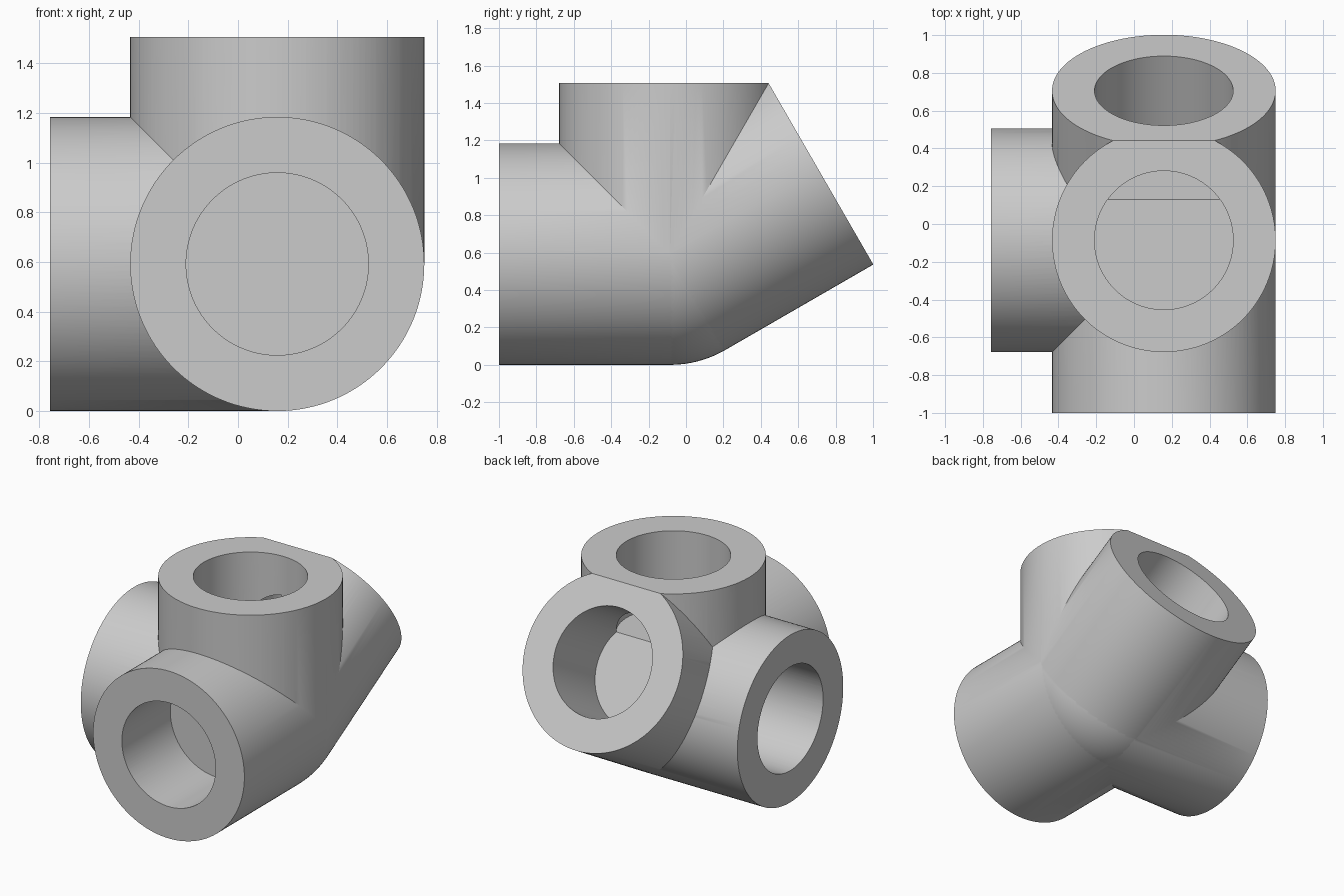
import bpy, bmesh, math
from mathutils import Vector, Matrix

if "Cube" in bpy.data.objects:
    bpy.data.objects.remove(bpy.data.objects["Cube"], do_unlink=True)

R, BORE = 0.592, 0.367          # outer and bore radius
REACH, FLOOR = 0.914, 0.372     # hub centre to rim, hub centre to bore floor
HUB = Vector((0.158, -0.086, R))
TILT = math.radians(30)

FRONT = Vector((0, -1, 0))
SIDE = Vector((-1, 0, 0))
UP = Vector((0, 0, 1))
BACK = Vector((0, math.cos(TILT), math.sin(TILT)))

grey = bpy.data.materials.new("light grey")
grey.use_nodes = True
colour = (0.6, 0.6, 0.6, 1)
grey.diffuse_color = colour
grey.node_tree.nodes["Principled BSDF"].inputs["Base Color"].default_value = colour


def add_object(name, bm, matrix):
    bmesh.ops.recalc_face_normals(bm, faces=bm.faces[:])
    bm.transform(matrix)
    mesh = bpy.data.meshes.new(name)
    bm.to_mesh(mesh)
    bm.free()
    mesh.materials.append(grey)
    obj = bpy.data.objects.new(name, mesh)
    bpy.context.collection.objects.link(obj)
    return obj


def placed(direction):
    return Matrix.Translation(HUB) @ direction.to_track_quat("Z", "Y").to_matrix().to_4x4()


def lathe(name, profile, direction):
    """Turn a (radius, distance) profile about an axis through the hub."""
    bm = bmesh.new()
    verts = [bm.verts.new((r, 0, h)) for r, h in profile]
    edges = [bm.edges.new(pair) for pair in zip(verts, verts[1:])]
    bmesh.ops.spin(bm, geom=verts + edges, cent=(0, 0, 0), axis=(0, 0, 1),
                   angle=math.tau, steps=128)
    bmesh.ops.remove_doubles(bm, verts=bm.verts[:], dist=1e-5)
    return add_object(name, bm, placed(direction))


def tube(name, direction, length):
    # the base tapers so that it sinks smoothly into the round hub
    return lathe(name, [(0, -0.1), (0.97 * R, -0.1), (R, 0), (R, length), (0, length)], direction)


def bore(name, direction):
    end = REACH + 0.4
    return lathe(name, [(0, FLOOR), (BORE, FLOOR), (BORE, end), (0, end)], direction)


def trim(name, direction):
    """Block that cuts off everything beyond the rim plane of a tube."""
    bm = bmesh.new()
    bmesh.ops.create_cube(bm, size=4, matrix=Matrix.Translation((0, 0, REACH + 2)))
    return add_object(name, bm, placed(direction))


def combine(target, other, operation):
    mod = target.modifiers.new(other.name, "BOOLEAN")
    mod.operation = operation
    mod.solver = "EXACT"
    mod.object = other
    other.hide_render = True
    bpy.context.view_layer.objects.active = target
    bpy.ops.object.modifier_apply(modifier=mod.name)
    bpy.data.objects.remove(other, do_unlink=True)


# Round hub
bm = bmesh.new()
bmesh.ops.create_icosphere(bm, subdivisions=6, radius=R * 0.999)
fitting = add_object("pipe_fitting", bm, Matrix.Translation(HUB))

# Four sockets; the upper two run long and are trimmed to their shared rim planes
for name, direction, length in (("front_tube", FRONT, REACH), ("side_tube", SIDE, REACH),
                                ("top_tube", UP, REACH + 0.2), ("back_tube", BACK, REACH + 0.2)):
    combine(fitting, tube(name, direction, length), "UNION")
for name, direction in (("top_trim", UP), ("back_trim", BACK)):
    combine(fitting, trim(name, direction), "DIFFERENCE")

# Blind bores
for name, direction in (("front_bore", FRONT), ("side_bore", SIDE),
                        ("top_bore", UP), ("back_bore", BACK)):
    combine(fitting, bore(name, direction), "DIFFERENCE")

# Smooth walls with crisp rims and creases
bpy.ops.object.select_all(action="DESELECT")
fitting.select_set(True)
bpy.context.view_layer.objects.active = fitting
bpy.ops.object.shade_smooth_by_angle(angle=math.radians(30))
